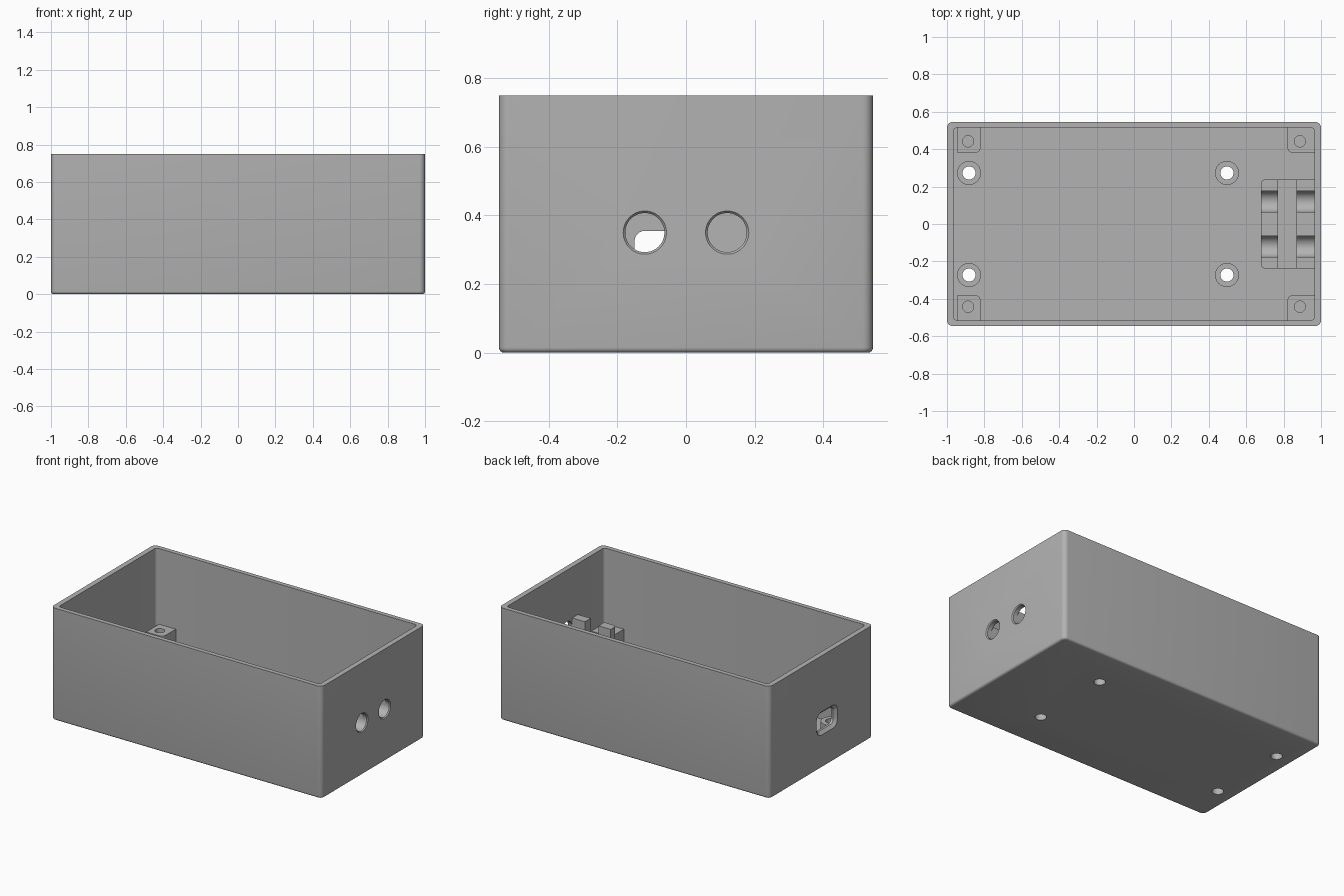
import bpy, bmesh, math
from mathutils import Matrix

cube = bpy.data.objects.get("Cube")
if cube:
    bpy.data.objects.remove(cube, do_unlink=True)

grey = bpy.data.materials.new("plain grey")
grey.use_nodes = True
COLOUR = (0.45, 0.45, 0.45, 1)
grey.diffuse_color = COLOUR
grey.node_tree.nodes["Principled BSDF"].inputs["Base Color"].default_value = COLOUR


def finish(name, bm):
    mesh = bpy.data.meshes.new(name)
    bm.to_mesh(mesh)
    bm.free()
    obj = bpy.data.objects.new(name, mesh)
    bpy.context.collection.objects.link(obj)
    mesh.materials.append(grey)
    return obj


def round_edges(bm, test, radius, segments=6):
    edges = [e for e in bm.edges if test(e)]
    bmesh.ops.bevel(bm, geom=edges, offset=radius, offset_type='OFFSET',
                    segments=segments, profile=0.5, affect='EDGES')


def box(name, lo, hi, axis=2, radius=0, side=lambda p: True, floor_radius=0):
    """Box with edges along one axis rounded, and optionally its bottom rim."""
    bm = bmesh.new()
    size = [b - a for a, b in zip(lo, hi)]
    mid = [(a + b) / 2 for a, b in zip(lo, hi)]
    bmesh.ops.create_cube(bm, size=1, matrix=Matrix.Translation(mid) @ Matrix.Diagonal((*size, 1)))
    if radius:
        def along(e):
            d = e.verts[0].co - e.verts[1].co
            return abs(d[axis]) > 0.99 * d.length and side((e.verts[0].co + e.verts[1].co) / 2)
        round_edges(bm, along, radius)
    if floor_radius:
        round_edges(bm, lambda e: all(v.co.z < lo[2] + 1e-5 for v in e.verts), floor_radius, 4)
    return finish(name, bm)


def rod(name, centre, r1, length, axis='Z', r2=None):
    """Cylinder or cone centred on a point; r2 is the radius at its far end."""
    turn = Matrix.Rotation(math.pi / 2, 4, 'Y') if axis == 'X' else Matrix()
    bm = bmesh.new()
    bmesh.ops.create_cone(bm, cap_ends=True, segments=48, radius1=r1,
                          radius2=r1 if r2 is None else r2, depth=length,
                          matrix=Matrix.Translation(centre) @ turn)
    return finish(name, bm)


def cut(obj, cutters):
    for c in cutters:
        c.hide_render = True
        mod = obj.modifiers.new("cut", 'BOOLEAN')
        mod.operation, mod.solver, mod.object = 'DIFFERENCE', 'EXACT', c
    bpy.context.view_layer.update()
    done = bpy.data.meshes.new_from_object(obj.evaluated_get(bpy.context.evaluated_depsgraph_get()))
    obj.modifiers.clear()
    obj.data = done
    for c in cutters:
        bpy.data.objects.remove(c, do_unlink=True)


WALL, HOLE_Z, HOLE_R = 0.035, 0.35, 0.057
IX, IY = 1 - WALL, 0.54 - WALL + 0.01
BOLTS = [(x, y) for x in (-0.882, 0.497) for y in (-0.273, 0.273)]
CABLES = (-0.12, 0.12)
parts = []

# Open case with rounded corners and floor rim
case = box("case", (-1, -0.545, 0), (1, 0.545, 0.75), radius=0.03, floor_radius=0.015)
cutters = [box("pocket", (-IX, -IY, WALL), (IX, IY, 1), radius=0.02)]
# Cable holes with softened mouths
for y in CABLES:
    cutters.append(rod("cable_hole", (1, y, HOLE_Z), HOLE_R, 0.14, 'X'))
    cutters.append(rod("hole_mouth", (1, y, HOLE_Z), HOLE_R - 0.003, 0.02, 'X', HOLE_R + 0.015))
# Bolt holes through the floor
for x, y in BOLTS:
    cutters.append(rod("bolt_hole", (x, y, 0), 0.035, 0.2))
# Connector slot with a flared mouth
cutters.append(box("slot", (-1.1, -0.15, 0.24), (-0.9, 0.03, 0.355), axis=0, radius=0.03))
flare = box("slot_flare", (-1.02, -0.19, 0.2), (-0.98, 0.07, 0.395), axis=0, radius=0.06)
for v in flare.data.vertices:
    if v.co.x > -1:
        v.co.y = -0.06 + (v.co.y + 0.06) * 0.09 / 0.13
        v.co.z = 0.2975 + (v.co.z - 0.2975) * 0.0575 / 0.0975
cutters.append(flare)
cut(case, cutters)
parts.append(case)

# Corner screw posts with blind holes
for sx, name_x in ((-1, "right"), (1, "left")):
    for sy, name_y in ((-1, "front"), (1, "back")):
        outer = IX + 0.005 if sx > 0 else 0.945
        xs = sorted((sx * 0.82, sx * outer))
        ys = sorted((sy * 0.38, sy * (IY + 0.005)))
        post = box(f"{name_y}_{name_x}_post", (xs[0], ys[0], 0.02), (xs[1], ys[1], 0.245),
                   radius=0.03, side=lambda p: abs(p.x) < 0.9 and abs(p.y) < 0.45)
        cut(post, [rod("screw_hole", (sx * 0.887, sy * 0.442, 0.245), 0.03, 0.3)])
        parts.append(post)

# Board standoffs
for i, (x, y) in enumerate(BOLTS):
    standoff = rod(f"standoff_{i + 1}", (x, y, 0.1), 0.064, 0.16)
    cut(standoff, [rod("bore", (x, y, 0.1), 0.035, 0.4)])
    parts.append(standoff)

# Cable cradle: two round-bottomed channels and a cross groove for a tie
cradle = box("cable_cradle", (0.68, -0.238, 0.02), (IX + 0.005, 0.238, 0.41),
             radius=0.02, side=lambda p: p.x < 0.8)
cutters = [box("tie_groove", (0.77, -0.4, 0.26), (0.87, 0.4, 0.6))]
for y in CABLES:
    cutters.append(rod("channel", (0.85, y, HOLE_Z), HOLE_R, 0.5, 'X'))
    cutters.append(box("channel_top", (0.6, y - HOLE_R, HOLE_Z), (1.1, y + HOLE_R, 0.6)))
cut(cradle, cutters)
parts.append(cradle)

# Smooth shading with sharp edges kept
bpy.ops.object.select_all(action='DESELECT')
for p in parts:
    p.select_set(True)
bpy.context.view_layer.objects.active = case
bpy.ops.object.shade_smooth_by_angle(angle=math.radians(30))
